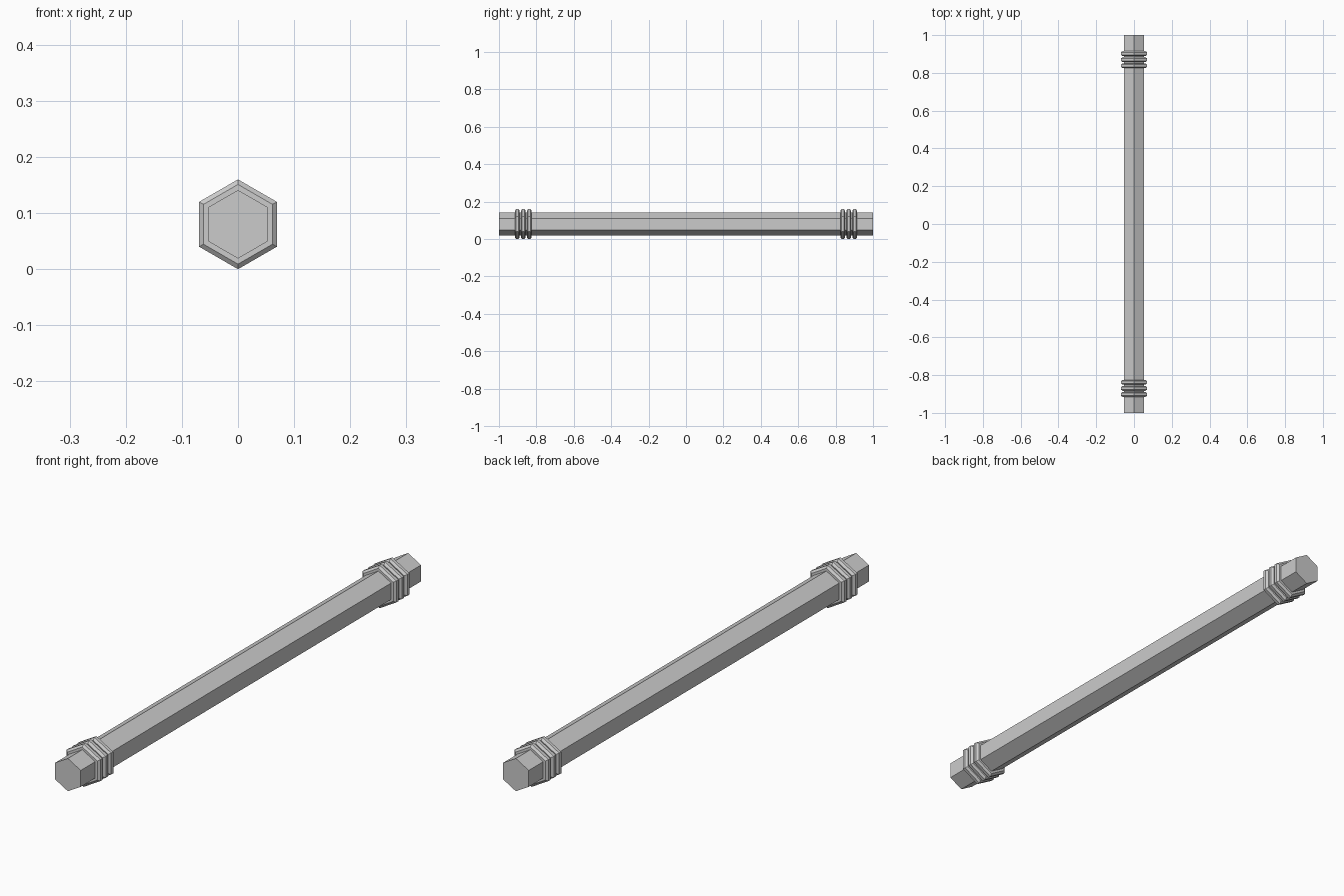
import bpy, bmesh, math

if "Cube" in bpy.data.objects:
    bpy.data.objects.remove(bpy.data.objects["Cube"])

CENTRE_Z = 0.08

def hex_loft(name, profile):
    """Sweep a six-sided section along y through (y, radius) stations, capped."""
    bm = bmesh.new()
    rings = []
    for y, r in profile:
        rings.append([bm.verts.new((r * math.sin(i * math.pi / 3), y,
                                    CENTRE_Z + r * math.cos(i * math.pi / 3)))
                      for i in range(6)])
    for a, b in zip(rings, rings[1:]):
        for i in range(6):
            j = (i + 1) % 6
            bm.faces.new((a[i], a[j], b[j], b[i]))
    bm.faces.new(rings[0])
    bm.faces.new(rings[-1])
    bmesh.ops.recalc_face_normals(bm, faces=bm.faces)
    mesh = bpy.data.meshes.new(name)
    bm.to_mesh(mesh)
    bm.free()
    obj = bpy.data.objects.new(name, mesh)
    bpy.context.collection.objects.link(obj)
    return obj

# Long hexagonal bar
hex_loft("bar", [(-1, 0.061), (1, 0.061)])

# Three chamfered collars near each end
HALF, CHAMFER, PITCH = 0.013, 0.007, 0.032
for side, end in ((-1, "front"), (1, "back")):
    for k in (-1, 0, 1):
        y = side * 0.87 + k * PITCH
        hex_loft(f"{end}_collar_{k + 2}",
                 [(y - HALF, 0.071), (y - HALF + CHAMFER, 0.08),
                  (y + HALF - CHAMFER, 0.08), (y + HALF, 0.071)])
